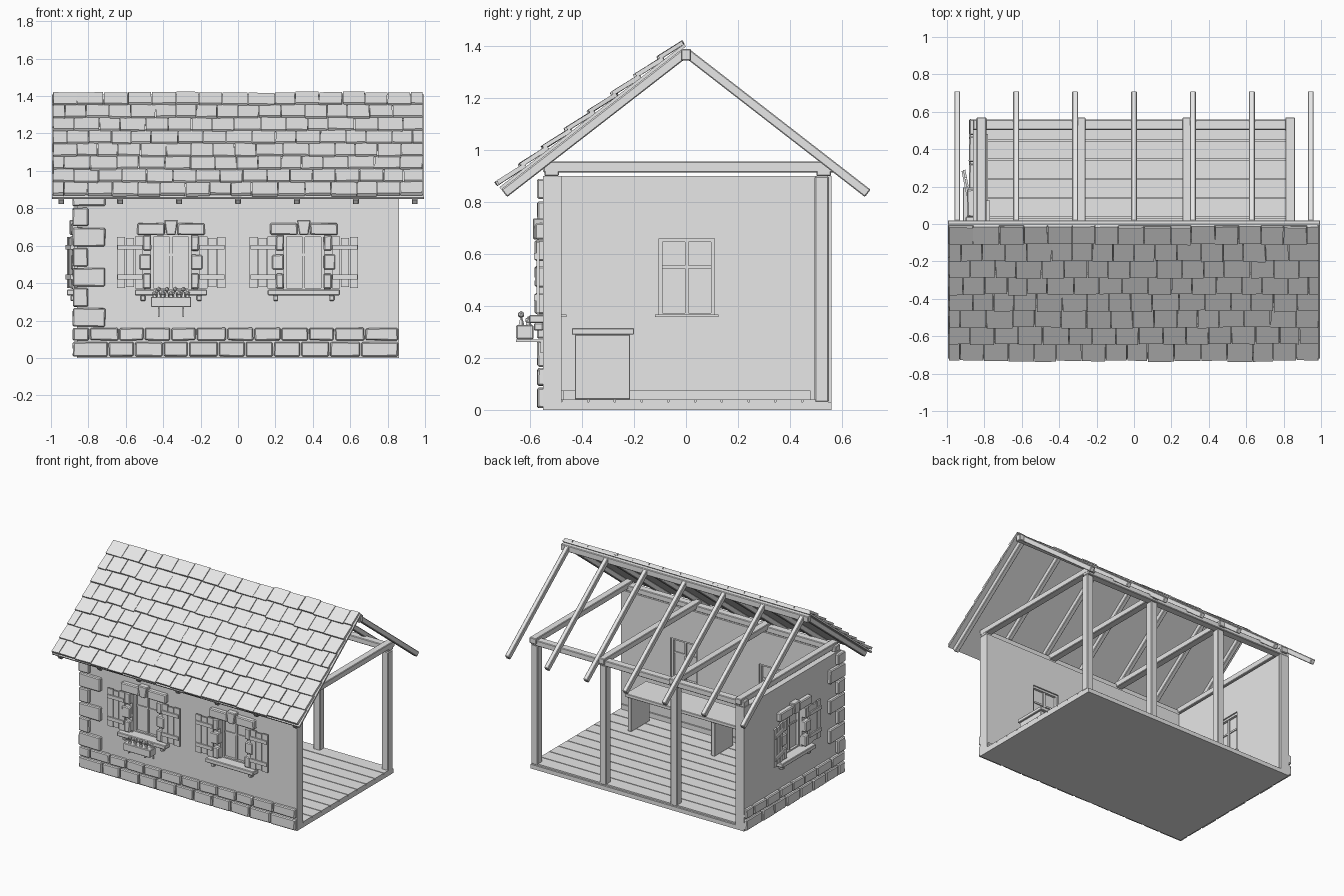
import bpy, bmesh, math, random
from mathutils import Matrix, Vector

if "Cube" in bpy.data.objects:
    bpy.data.objects.remove(bpy.data.objects["Cube"])

random.seed(4)
grey = bpy.data.materials.new("plain_grey")
grey.diffuse_color = (0.8, 0.8, 0.8, 1)
grey.use_nodes = True
grey.node_tree.nodes["Principled BSDF"].inputs["Base Color"].default_value = grey.diffuse_color


def finish(name, bm, bevel=0.0):
    me = bpy.data.meshes.new(name)
    bm.to_mesh(me)
    bm.free()
    ob = bpy.data.objects.new(name, me)
    me.materials.append(grey)
    bpy.context.collection.objects.link(ob)
    if bevel:
        m = ob.modifiers.new("soft_edges", 'BEVEL')
        m.width = bevel
        m.segments = 1
    return ob


def add_box(bm, lo, hi, mat=Matrix(), jitter=0.0, taper=1.0):
    """Box between two corners; taper scales the lower end in x."""
    lo, hi = Vector(lo), Vector(hi)
    mid, size = (lo + hi) / 2, hi - lo
    for v in bmesh.ops.create_cube(bm, size=1)['verts']:
        if v.co.z < 0:
            v.co.x *= taper
        p = Vector([v.co[i] * size[i] + mid[i] for i in range(3)])
        p += Vector([random.uniform(-jitter, jitter) for _ in range(3)])
        v.co = mat @ p


def boxes(name, items, mat=Matrix(), bevel=0.0, jitter=0.0):
    bm = bmesh.new()
    for lo, hi in items:
        add_box(bm, lo, hi, mat, jitter)
    return finish(name, bm, bevel)


Z0, Z1 = 0.36, 0.66          # window opening heights
HALF = 0.107                 # window opening half width
FRONT_WINDOWS = (-0.358, 0.352)


def wall(name, a, b, centres, mat):
    """Wall strip along local x with window openings left out."""
    t = 0.07
    items = [((a, 0, 0.03), (b, t, Z0)), ((a, 0, Z1), (b, t, 0.9))]
    edges = [a] + [c + s * HALF for c in centres for s in (-1, 1)] + [b]
    for l, r in zip(edges[::2], edges[1::2]):
        items.append(((l, 0, Z0), (r, t, Z1)))
    boxes(name, items, mat)


front = Matrix.Translation((0, -0.55, 0))
left = Matrix.Translation((-0.86, 0.003, 0)) @ Matrix.Rotation(-math.pi / 2, 4, 'Z')
wall("front_wall", -0.86, 0.86, FRONT_WINDOWS, front)
wall("left_wall", -0.557, 0.483, (0,), left)

# Floor slab, planks and skirting
boxes("floor_slab", [((-0.86, -0.55, 0), (0.86, 0.56, 0.03))])
n, step = 10, 1.03 / 10
boxes("floor_planks", [((-0.79, -0.48 + i * step + 0.003, 0.025),
                        (0.86, -0.48 + (i + 1) * step - 0.003, 0.04)) for i in range(n)])
boxes("skirting", [((-0.79, -0.47, 0.04), (-0.78, 0.48, 0.075)),
                   ((-0.79, -0.48, 0.04), (0.85, -0.47, 0.075))])

# Posts, wall plates and tie beams
TIES = (-0.815, -0.285, 0.285, 0.835)
boxes("posts", [((x - 0.027, 0.495, 0.03), (x + 0.027, 0.55, 0.9)) for x in TIES], bevel=0.005)
boxes("wall_plates", [((-0.86, y, 0.9), (0.86, y + 0.055, 0.94)) for y in (-0.545, 0.503)], bevel=0.004)
boxes("tie_beams", [((x - 0.026, -0.55, 0.915), (x + 0.026, 0.57, 0.957)) for x in TIES], bevel=0.004)
boxes("ridge_beam", [((-0.995, -0.02, 1.345), (0.995, 0.02, 1.39))], bevel=0.004)

# Rafters on both slopes
slope = math.radians(37.8)
roof = Matrix.Translation((0, 0, 1.40)) @ Matrix.Rotation(slope, 4, 'X')
back_roof = Matrix.Rotation(math.pi, 4, 'Z') @ roof
rafters = [((i * 0.315 - 0.016, -0.9, -0.036), (i * 0.315 + 0.016, -0.022, 0)) for i in range(-3, 4)]
boxes("front_rafters", rafters, roof, bevel=0.004)
boxes("back_rafters", rafters, back_roof, bevel=0.004)

# Roof boarding and overlapping shingles on the front slope
boxes("roof_boards", [((-0.995, -0.9, 0), (0.995, 0, 0.012))], roof)
bm = bmesh.new()
ROW = 0.1125
for row in range(8):
    low = -(row + 1) * ROW
    x = -0.99
    first = True
    while x < 0.985:
        w = random.uniform(0.105, 0.145) * (0.55 if first and row % 2 else 1)
        first = False
        end = min(x + w, 0.988)
        if 0.988 - end < 0.05:
            end = 0.988
        drop = random.uniform(-0.006, 0.006)
        tilt = roof @ Matrix.Translation((0, low + drop, 0.022)) @ Matrix.Rotation(-0.10, 4, 'X')
        add_box(bm, (x + 0.002, 0, 0), (end - 0.002, ROW + 0.012 - (0.016 if row == 0 else 0), 0.016),
                tilt, jitter=0.0015)
        x = end
finish("shingles", bm)

# Stone base courses on the front and left walls
def course(a, b, z0, z1, offset):
    items, x = [], a
    w = offset
    while x < b - 0.01:
        end = min(x + w, b)
        if b - end < 0.06:
            end = b
        items.append(((x + 0.004, -0.022, z0), (end - 0.004, 0.02, z1)))
        x, w = end, random.uniform(0.13, 0.17)
    return items


for name, a, b, m in (("front", -0.885, 0.86, front), ("left", -0.56, 0.575, left)):
    boxes(name + "_base_stones", course(a, b, 0.008, 0.085, 0.19) + course(a, b, 0.094, 0.16, 0.09),
          m, bevel=0.006, jitter=0.002)

# Corner stones, alternately long on each face
quoins = []
for i in range(7):
    z = 0.167 + i * 0.1075
    x1, y1 = ((-0.71, -0.49), (-0.802, -0.40))[i % 2]
    quoins.append(((-0.884, -0.573, z), (x1, y1, min(z + 0.098, 0.89))))
boxes("corner_stones", quoins, bevel=0.006, jitter=0.002)


# Windows: stone surround, sill, frame, pane and shutters
def window(name, mat, swing=0.0):
    stones = []
    for s in (-1, 1):
        for k, w in enumerate((0.042, 0.062, 0.042)):
            z = 0.37 + k * 0.102
            u = sorted((s * HALF, s * (HALF + w)))
            stones.append(((u[0], -0.032, z), (u[1], 0.02, z + 0.08)))
        u = sorted((s * 0.034, s * 0.18))
        stones.append(((u[0], -0.032, 0.657), (u[1], 0.02, 0.72)))
    boxes(name + "_surround", stones, mat, bevel=0.006, jitter=0.0015)
    bm = bmesh.new()
    add_box(bm, (-0.037, -0.04, 0.657), (0.037, 0.02, 0.738), mat, taper=0.65)
    finish(name + "_keystone", bm, 0.005)
    boxes(name + "_sill", [((-0.193, -0.055, 0.335), (0.193, 0.03, 0.365))]
          + [((u - 0.013, -0.035, 0.305), (u + 0.013, 0, 0.335)) for u in (-0.15, 0.15)], mat, bevel=0.004)
    boxes(name + "_inner_sill", [((-0.122, 0.06, 0.358), (0.122, 0.09, 0.367))], mat)
    f = 0.014
    boxes(name + "_frame", [((-HALF, 0.02, Z0), (-HALF + f, 0.06, Z1)), ((HALF - f, 0.02, Z0), (HALF, 0.06, Z1)),
                            ((-HALF, 0.02, Z0), (HALF, 0.06, Z0 + f)), ((-HALF, 0.02, Z1 - f), (HALF, 0.06, Z1)),
                            ((-0.007, 0.025, Z0), (0.007, 0.055, Z1)),
                            ((-HALF, 0.03, 0.545), (HALF, 0.05, 0.557))], mat)
    boxes(name + "_pane", [((-HALF, 0.037, Z0), (HALF, 0.043, Z1))], mat)
    for s, side in ((-1, "left"), (1, "right")):
        hinge = mat @ Matrix.Translation((s * 0.148, -0.014, 0))
        if s < 0:
            hinge = hinge @ Matrix.Rotation(swing, 4, 'Z')
        planks = []
        for k in range(3):
            u = sorted((s * (k * 0.048 + 0.002), s * (k * 0.048 + 0.046)))
            d = (0, 0.008, 0.003)[k]
            planks.append(((u[0], -0.012, 0.37 + d), (u[1], 0, 0.65 - d)))
        u = sorted((s * 0.004, s * 0.138))
        for z in (0.42, 0.58):
            planks.append(((u[0], -0.021, z), (u[1], -0.012, z + 0.025)))
        boxes(f"{name}_{side}_shutter", planks, hinge)


for name, c in zip(("front_left_window", "front_right_window"), FRONT_WINDOWS):
    window(name, front @ Matrix.Translation((c, 0, 0)))
window("side_window", left, 0.2)

# Flower box with brackets and blooms
c = FRONT_WINDOWS[0]
boxes("flower_box", [((c - 0.108, -0.654, 0.272), (c + 0.108, -0.588, 0.327))], bevel=0.004)
boxes("flower_box_brackets", [p for u in (-0.065, 0.065) for p in
      (((c + u - 0.004, -0.655, 0.262), (c + u + 0.004, -0.55, 0.272)),
       ((c + u - 0.004, -0.56, 0.22), (c + u + 0.004, -0.55, 0.272)))])
bm = bmesh.new()
for i in range(9):
    p = Vector((c - 0.088 + i * 0.022, -0.621 + 0.014 * (-1) ** i, 0.345 + 0.022 * (i % 2)))
    bmesh.ops.create_icosphere(bm, subdivisions=1, radius=0.014, matrix=Matrix.Translation(p))
    bmesh.ops.create_cone(bm, segments=5, radius1=0.014, radius2=0.003, depth=0.04, cap_ends=True,
                          matrix=Matrix.Translation((p.x, p.y, 0.34)))
finish("flowers", bm)

# Counter along the front wall inside
boxes("counter", [((-0.78, -0.44, 0.29), (0.63, -0.2, 0.315))]
      + [((x, -0.428, 0.04), (x + 0.03, -0.215, 0.29)) for x in (-0.77, -0.08, 0.59)], bevel=0.003)
